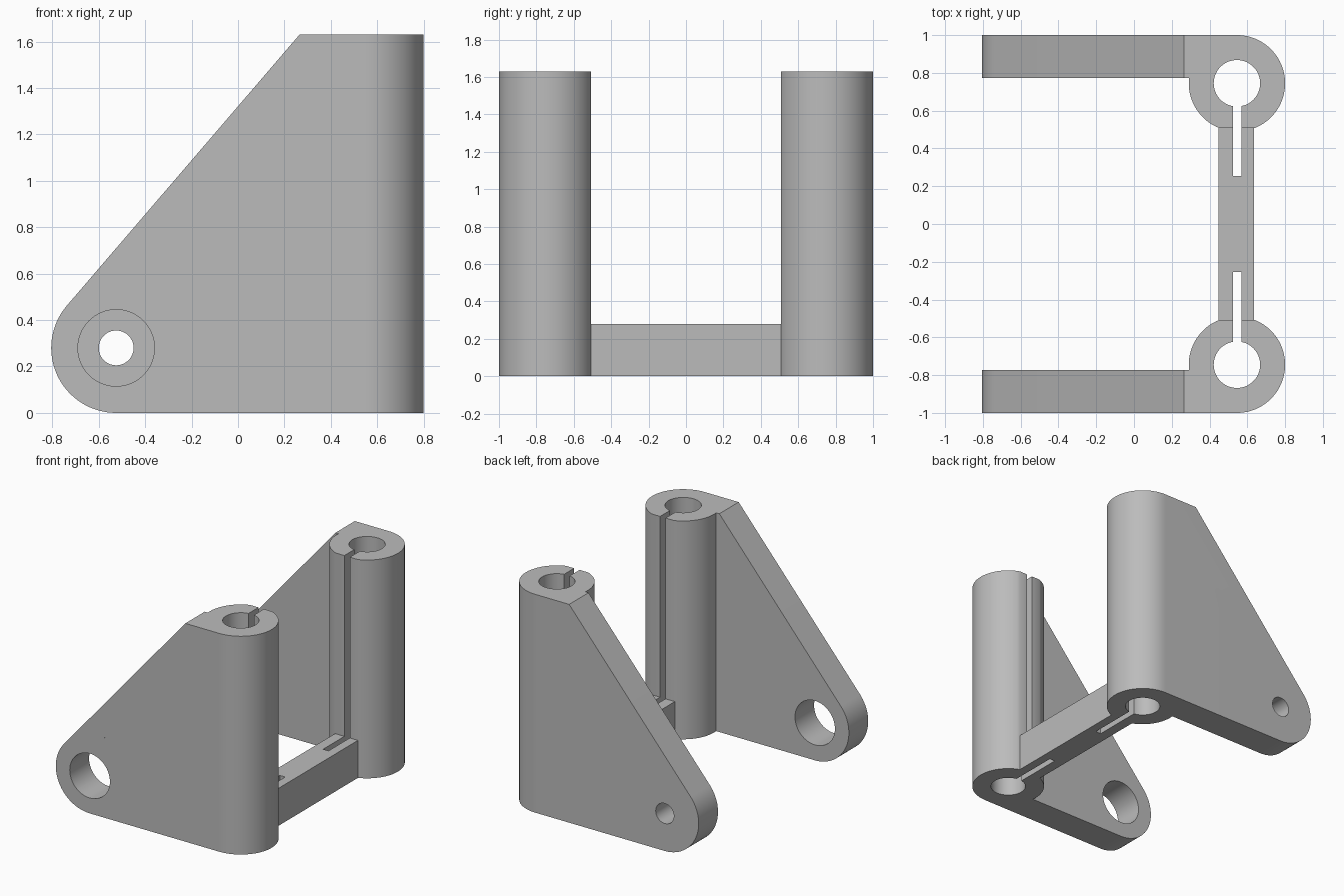
import bpy, bmesh
from math import sin, cos, acos, atan2, hypot, radians, pi

cube = bpy.data.objects.get("Cube")
if cube:
    bpy.data.objects.remove(cube, do_unlink=True)

grey = bpy.data.materials.new("plain grey")
grey.use_nodes = True
grey.diffuse_color = (0.50, 0.50, 0.50, 1)
grey.node_tree.nodes["Principled BSDF"].inputs["Base Color"].default_value = (0.50, 0.50, 0.50, 1)

HEIGHT = 1.63
POST_X, POST_Y, POST_R, BORE_R = 0.545, 0.745, 0.255, 0.123
FLAT_Y = 0.507                    # flat on the inner side of each post
PIVOT, PIVOT_R = (-0.525, 0.28), 0.28
PLATE_IN = 0.772


def arc(center, r, a0, a1, n):
    return [(center[0] + r * cos(a0 + (a1 - a0) * i / n),
             center[1] + r * sin(a0 + (a1 - a0) * i / n)) for i in range(n + 1)]


def circle(center, r, n=64):
    return arc(center, r, 0, 2 * pi, n)[:-1]


def rect(x0, x1, y0, y1):
    return [(x0, y0), (x1, y0), (x1, y1), (x0, y1)]


def prism(name, outline, lo, hi, axis="z"):
    """Extrude an outline along z (points are x, y) or along y (points are x, z)."""
    bm = bmesh.new()
    place = (lambda p, h: (p[0], p[1], h)) if axis == "z" else (lambda p, h: (p[0], h, p[1]))
    face = bm.faces.new([bm.verts.new(place(p, lo)) for p in outline])
    ext = bmesh.ops.extrude_face_region(bm, geom=[face])
    move = (0, 0, hi - lo) if axis == "z" else (0, hi - lo, 0)
    bmesh.ops.translate(bm, vec=move, verts=[v for v in ext["geom"] if isinstance(v, bmesh.types.BMVert)])
    bmesh.ops.recalc_face_normals(bm, faces=bm.faces)
    mesh = bpy.data.meshes.new(name)
    bm.to_mesh(mesh)
    bm.free()
    mesh.materials.append(grey)
    obj = bpy.data.objects.new(name, mesh)
    bpy.context.collection.objects.link(obj)
    return obj


def combine(obj, tool, operation):
    """Apply a boolean and remove the tool."""
    mod = obj.modifiers.new(operation.lower(), "BOOLEAN")
    mod.operation, mod.solver, mod.object = operation, "EXACT", tool
    bpy.context.view_layer.update()
    mesh = bpy.data.meshes.new_from_object(obj.evaluated_get(bpy.context.evaluated_depsgraph_get()))
    obj.modifiers.clear()
    obj.data = mesh
    bpy.data.objects.remove(tool, do_unlink=True)


def span(side, a, b):
    return sorted((side * a, side * b))


def cut_slit(obj, side):
    y0, y1 = span(side, 0.255, POST_Y)
    combine(obj, prism("slit_cutter", rect(0.524, 0.569, y0, y1), -0.1, HEIGHT + 0.1), "DIFFERENCE")


# Side plate outline: round foot, sloping edge tangent to it
corner = (0.265, HEIGHT)
dx, dz = corner[0] - PIVOT[0], corner[1] - PIVOT[1]
tangent = atan2(dz, dx) + acos(PIVOT_R / hypot(dx, dz))
plate_outline = arc(PIVOT, PIVOT_R, tangent, 1.5 * pi, 32) + [(POST_X, 0), (POST_X, HEIGHT), corner]

# Tapered recess outline on the front plate
tip, tip_r, eye_r = (0.005, 0.805), 0.1, 0.165
dx, dz = tip[0] - PIVOT[0], tip[1] - PIVOT[1]
lean, spread = atan2(dz, dx), acos((eye_r - tip_r) / hypot(dx, dz))
recess_outline = (arc(tip, tip_r, lean - spread, lean + spread, 24)
                  + arc(PIVOT, eye_r, lean + spread, lean - spread + 2 * pi, 32))

parts = []
for name, side, hole_r in (("front_arm", -1, eye_r), ("back_arm", 1, 0.075)):
    # Clamp post with a narrow flat facing inwards
    a = acos((POST_Y - FLAT_Y) / POST_R)
    ring = arc((POST_X, side * POST_Y), POST_R, -side * pi / 2 + a, -side * pi / 2 + 2 * pi - a, 72)
    arm = prism(name, ring, 0, HEIGHT)
    # Side plate
    combine(arm, prism("plate", plate_outline, *span(side, PLATE_IN, 1), axis="y"), "UNION")
    # Post bore, clamp slit and pivot hole
    combine(arm, prism("bore_cutter", circle((POST_X, side * POST_Y), BORE_R), -0.1, HEIGHT + 0.1), "DIFFERENCE")
    cut_slit(arm, side)
    combine(arm, prism("hole_cutter", circle(PIVOT, hole_r), *span(side, 0.6, 1.1), axis="y"), "DIFFERENCE")
    if side < 0:
        combine(arm, prism("recess_cutter", recess_outline, -1.1, -0.997, axis="y"), "DIFFERENCE")
    parts.append(arm)

# Cross beam between the posts
beam = prism("cross_beam", rect(0.447, 0.636, -FLAT_Y, FLAT_Y), 0, 0.28)
for side in (-1, 1):
    cut_slit(beam, side)
parts.append(beam)

# Smooth round walls, sharp edges
for obj in parts:
    bpy.ops.object.select_all(action="DESELECT")
    obj.select_set(True)
    bpy.context.view_layer.objects.active = obj
    bpy.ops.object.shade_smooth_by_angle(angle=radians(30))
